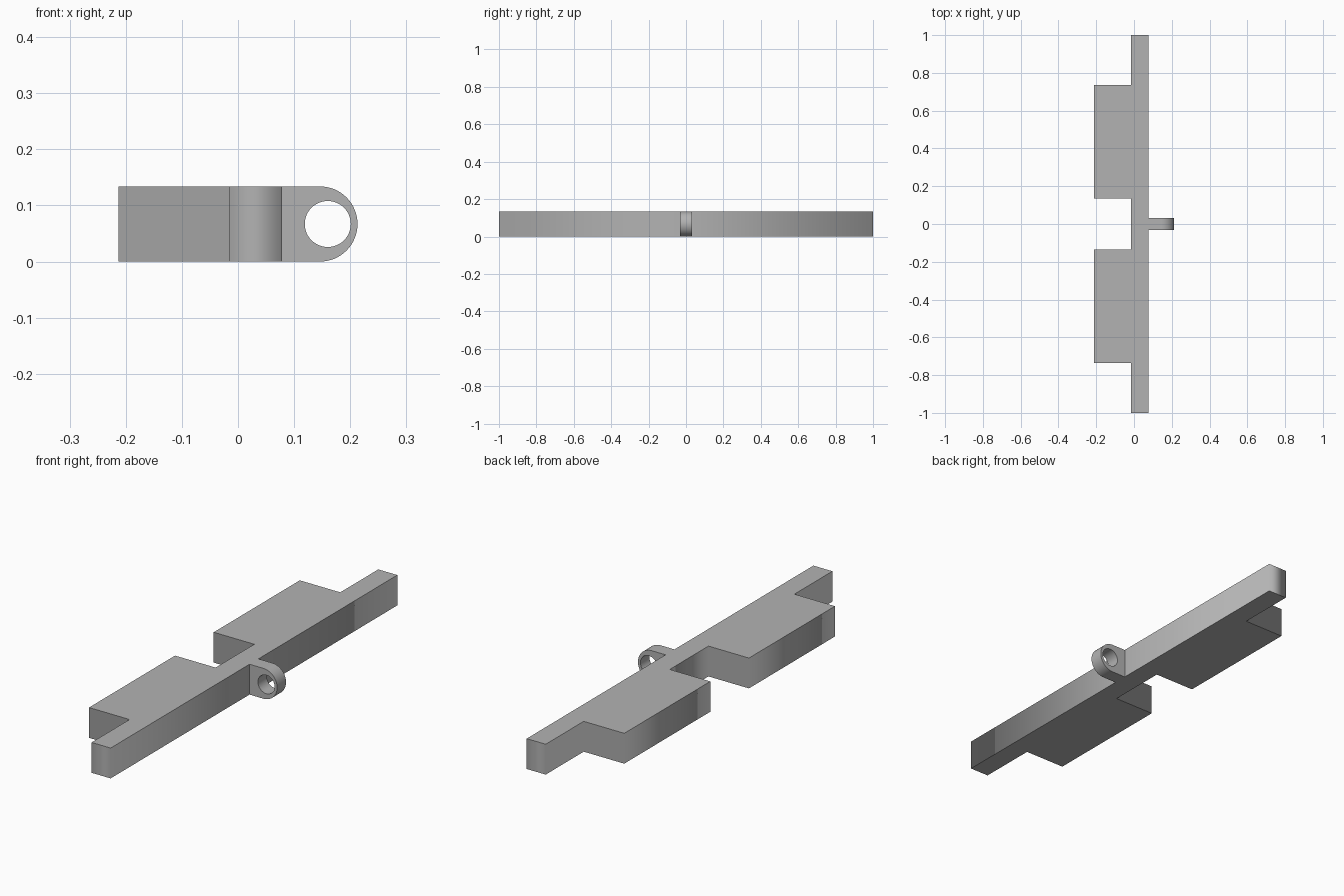
import bpy
import bmesh
from math import cos, sin, pi, radians

cube = bpy.data.objects.get("Cube")
if cube:
    bpy.data.objects.remove(cube, do_unlink=True)

HEIGHT = 0.134
RADIUS = HEIGHT / 2

grey = bpy.data.materials.new("plain grey")
grey.use_nodes = True
colour = (0.45, 0.45, 0.45, 1)
grey.diffuse_color = colour
grey.node_tree.nodes["Principled BSDF"].inputs["Base Color"].default_value = colour


def arc(cx, cy, r, start, end, steps):
    angles = [start + (end - start) * i / steps for i in range(steps + 1)]
    return [(cx + r * cos(a), cy + r * sin(a)) for a in angles]


def plate(name, outlines, thickness):
    """Extrude flat outlines (the first outside, the rest holes) into a solid."""
    curve = bpy.data.curves.new(name + "_outline", "CURVE")
    curve.dimensions = "2D"
    curve.fill_mode = "BOTH"
    curve.extrude = thickness / 2
    for outline in outlines:
        spline = curve.splines.new("POLY")
        spline.points.add(len(outline) - 1)
        for point, (x, y) in zip(spline.points, outline):
            point.co = (x, y, 0, 1)
        spline.use_cyclic_u = True
    helper = bpy.data.objects.new(name + "_helper", curve)
    bpy.context.collection.objects.link(helper)
    bpy.context.view_layer.update()
    mesh = bpy.data.meshes.new_from_object(
        helper.evaluated_get(bpy.context.evaluated_depsgraph_get()))
    bpy.data.objects.remove(helper, do_unlink=True)

    bm = bmesh.new()
    bm.from_mesh(mesh)
    bmesh.ops.remove_doubles(bm, verts=bm.verts, dist=1e-5)
    bmesh.ops.recalc_face_normals(bm, faces=bm.faces)
    bm.to_mesh(mesh)
    bm.free()
    mesh.name = name
    mesh.materials.clear()
    mesh.materials.append(grey)
    obj = bpy.data.objects.new(name, mesh)
    bpy.context.collection.objects.link(obj)
    return obj


# Long bar with two wide tabs, outlined from above and mirrored in y
back, bar, front = -0.213, -0.015, 0.078
half = [(front, 1), (bar, 1), (bar, 0.735), (back, 0.735), (back, 0.135), (bar, 0.135)]
body = plate("bar_with_tabs", [half + [(x, -y) for x, y in reversed(half)]], HEIGHT)
body.location.z = HEIGHT / 2

# Rounded lug with an off-centre eye, outlined from the front
tip = [(front, 0)] + arc(0.213 - RADIUS, RADIUS, RADIUS, -pi / 2, pi / 2, 32) + [(front, HEIGHT)]
eye = arc(0.16, RADIUS, 0.041, 0, 2 * pi, 48)[:-1]
lug = plate("eye_lug", [tip, eye], 0.062)
lug.rotation_euler.x = radians(90)

# Smooth the curved walls, keeping the rims sharp
bpy.ops.object.select_all(action="DESELECT")
lug.select_set(True)
bpy.context.view_layer.objects.active = lug
bpy.ops.object.shade_smooth_by_angle(angle=radians(30))
